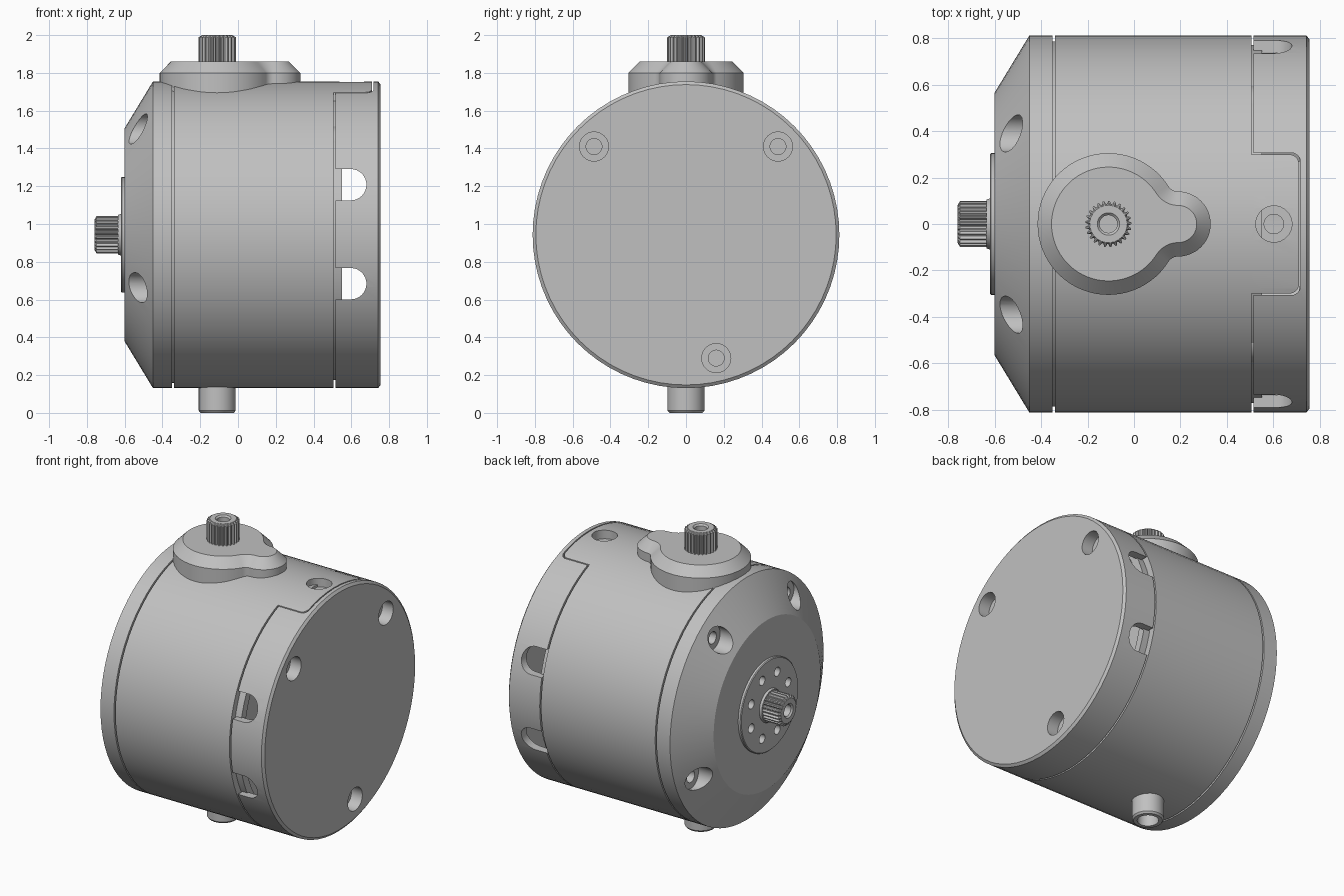
import bpy, bmesh
from math import sin, cos, pi, radians, atan2
from mathutils import Vector

if "Cube" in bpy.data.objects:
    bpy.data.objects.remove(bpy.data.objects["Cube"], do_unlink=True)

MID = 0.943          # height of the housing axis
RAD = 0.812          # housing radius
SHAFT_X = -0.11      # position of the vertical shaft
X, Y, Z = Vector((1, 0, 0)), Vector((0, 1, 0)), Vector((0, 0, 1))

metal = bpy.data.materials.new("satin grey")
metal.use_nodes = True
GREY = (0.53, 0.53, 0.53, 1)
metal.diffuse_color = GREY
metal.node_tree.nodes["Principled BSDF"].inputs["Base Color"].default_value = GREY


def skin(name, rings):
    """Bridge equal rings of points and close both ends."""
    bm = bmesh.new()
    loops = [[bm.verts.new(p) for p in ring] for ring in rings]
    n = len(loops[0])
    for a, b in zip(loops, loops[1:]):
        for i in range(n):
            j = (i + 1) % n
            bm.faces.new((a[i], a[j], b[j], b[i]))
    bm.faces.new(loops[0])
    bm.faces.new(loops[-1])
    bmesh.ops.recalc_face_normals(bm, faces=bm.faces)
    mesh = bpy.data.meshes.new(name)
    bm.to_mesh(mesh)
    bm.free()
    mesh.materials.append(metal)
    obj = bpy.data.objects.new(name, mesh)
    bpy.context.scene.collection.objects.link(obj)
    return obj


def lathe(name, profile, origin, axis=X, segs=72, teeth=0):
    """Revolve (distance along axis, radius) pairs; teeth notch the rim."""
    turn = Z.rotation_difference(axis)
    segs = teeth * 4 if teeth else segs
    rings = []
    for d, r in profile:
        ring = []
        for i in range(segs):
            k = 0.87 if teeth and r > 0.09 and i % 4 > 1 else 1
            t = 2 * pi * i / segs
            ring.append(Vector(origin) + turn @ Vector((r * k * cos(t), r * k * sin(t), d)))
        rings.append(ring)
    return skin(name, rings)


def arc(cx, cy, r, start, end, steps):
    return [(cx + r * cos(start + (end - start) * i / steps),
             cy + r * sin(start + (end - start) * i / steps)) for i in range(steps + 1)]


def boolean(obj, tools, operation="DIFFERENCE"):
    bpy.context.view_layer.objects.active = obj
    for tool in tools:
        tool.hide_render = True
        mod = obj.modifiers.new("cut", "BOOLEAN")
        mod.operation, mod.solver, mod.object = operation, "EXACT", tool
        bpy.ops.object.modifier_apply(modifier=mod.name)


def discard(tools):
    for tool in tools:
        bpy.data.objects.remove(tool, do_unlink=True)


def stepped(origin, axis, wide, depth, narrow, more):
    """Counterbore cutter that starts above the surface."""
    return lathe("cutter", [(-0.15, wide), (depth, wide), (depth, narrow),
                            (depth + more, narrow)], origin, axis, 32)


# Housing with chamfered nose, seam groove and rear locating lip
housing = lathe("housing", [
    (-0.6, 0.565), (-0.45, RAD), (-0.35, RAD), (-0.35, 0.785), (-0.34, 0.785),
    (-0.34, RAD), (0.505, RAD), (0.505, 0.77), (0.55, 0.77), (0.55, 0.72), (0.5, 0.72)],
    (0, 0, MID))
cutters = [stepped((-0.6, side * y, MID + z), X, 0.08, 0.13, 0.04, 0.1)
           for side in (-1, 1) for y, z in ((0.39, 0.56), (0.62, -0.28))]
boolean(housing, cutters)
discard(cutters)

# Output flange with a ring of screw holes
flange = lathe("output_flange", [(0, 0.305), (0.015, 0.305), (0.02, 0.3), (0.02, 0.11),
                                 (0.035, 0.105)], (-0.6, 0, MID), -X)
cutters = []
for i in range(8):
    t = (i + 0.5) * pi / 4
    cutters.append(lathe("cutter", [(-0.1, 0.03), (0.05, 0.03)],
                         (-0.6, 0.21 * sin(t), MID + 0.21 * cos(t)), X, 20))
boolean(flange, cutters)
boolean(housing, cutters)
discard(cutters)

# Hollow rear cap with screw bosses
cap = lathe("rear_cap", [(0.71, 0.76), (0.515, 0.76), (0.515, RAD), (0.742, RAD),
                         (0.755, 0.795)], (0, 0, MID))
screws = [(-0.487, 1.41), (0.487, 1.41), (0.16, 0.29)]
bosses = [lathe("boss", [(0.5, 0.11), (0.73, 0.11)], (0, y, z), X, 32) for y, z in screws]
boolean(cap, bosses, "UNION")
discard(bosses)
cutters = [stepped((0.755, y, z), -X, 0.077, 0.08, 0.042, 0.08) for y, z in screws]

# D-shaped vents through both sides of the cap
for z in (1.208, 0.684):
    outline = [(0.5, z - 0.083)] + arc(0.597, z, 0.083, -pi / 2, pi / 2, 16) + [(0.5, z + 0.083)]
    cutters.append(skin("cutter", [[(x, y, h) for x, h in outline] for y in (-1, 1)]))


# Rounded tab of the housing set into the cap
def tab_block(x0, x1, half, low):
    r = 0.04
    outline = ([(x0, -half)] + arc(x1 - r, r - half, r, -pi / 2, 0, 6)
               + arc(x1 - r, half - r, r, 0, pi / 2, 6) + [(x0, half)])
    return skin("tab_block", [[(x, y, z) for x, y in outline] for z in (low, 1.9)])


cutters.append(tab_block(0.49, 0.717, 0.306, 1.5))
boolean(cap, cutters)
discard(cutters)
tab = lathe("housing_tab", [(0.4, RAD), (0.74, RAD)], (0, 0, MID))
tools = [tab_block(0.505, 0.71, 0.299, 1.6)]
boolean(tab, tools, "INTERSECT")
discard(tools)
tools = [stepped((0.602, 0, 1.755), -Z, 0.078, 0.06, 0.042, 0.3)]
boolean(tab, tools)
discard(tools)


# Teardrop cover on top with chamfered rim
def teardrop(inset):
    neck = atan2(0.19, 0.3)
    upper = (arc(0.19, 0, 0.14 - inset, 0, pi / 2, 12)[:-1]
             + arc(0.19, 0.19, 0.05 + inset, 1.5 * pi, pi + neck, 8)[:-1]
             + arc(SHAFT_X, 0, 0.305 - inset, neck, pi, 28))
    return upper + [(x, -y) for x, y in reversed(upper[1:-1])]


skin("top_cover", [[(x, y, z) for x, y in teardrop(inset)]
                   for z, inset in ((1.6, 0), (1.8, 0), (1.86, 0.06))])

# Splined shafts, with a centre bore
SPLINE = [(-0.02, 0.1), (0.128, 0.1), (0.14, 0.08), (0.14, 0.048), (0.13, 0.038), (0.05, 0.038)]
lathe("top_spline", SPLINE, (SHAFT_X, 0, 1.86), Z, teeth=25)
lathe("side_spline", SPLINE, (-0.62, 0, MID), -X, teeth=25)

# Hollow pin below
lathe("bottom_pin", [(0.2, 0.098), (0.012, 0.098), (0, 0.088), (0, 0.065), (0.1, 0.065)],
      (SHAFT_X, 0, 0), Z, 40)

# Smooth the curved faces, keep the edges crisp
for obj in bpy.context.scene.objects:
    if obj.type == "MESH" and metal.name in obj.data.materials:
        bpy.ops.object.select_all(action="DESELECT")
        obj.select_set(True)
        bpy.context.view_layer.objects.active = obj
        bpy.ops.object.shade_smooth_by_angle(angle=radians(25))
